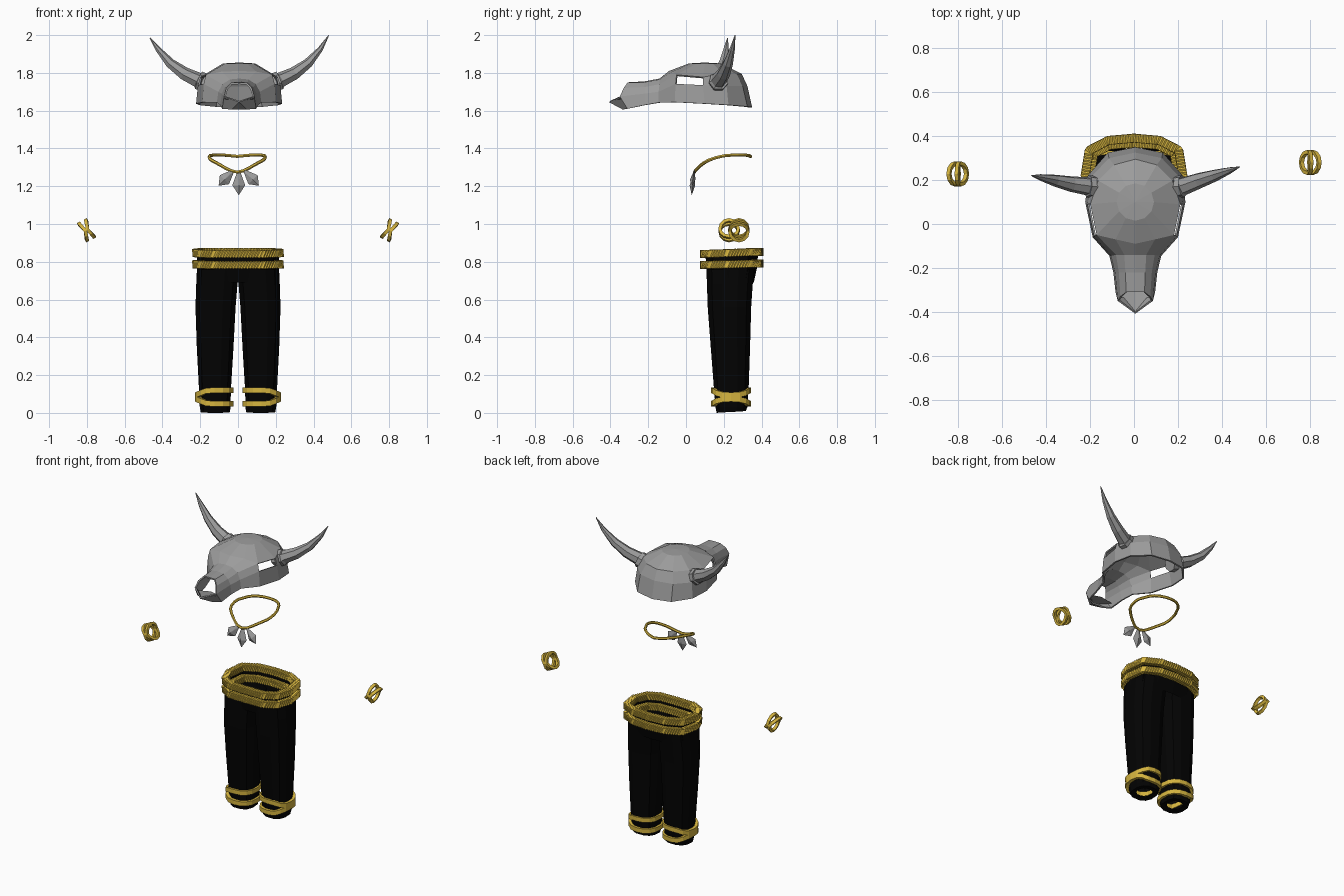
import bpy, bmesh, math
from mathutils import Vector, Matrix

if "Cube" in bpy.data.objects:
    bpy.data.objects.remove(bpy.data.objects["Cube"])


def material(name, col):
    m = bpy.data.materials.new(name)
    m.diffuse_color = (*col, 1)
    m.use_nodes = True
    m.node_tree.nodes["Principled BSDF"].inputs["Base Color"].default_value = m.diffuse_color
    return m


BONE = material("bone grey", (0.33, 0.33, 0.33))
GOLD = material("gold", (0.67, 0.46, 0.05))
CLOTH = material("black cloth", (0.0008, 0.0008, 0.0008))


def finish(bm, name, mat):
    bmesh.ops.remove_doubles(bm, verts=bm.verts, dist=0.0005)
    bmesh.ops.recalc_face_normals(bm, faces=bm.faces)
    me = bpy.data.meshes.new(name)
    bm.to_mesh(me)
    bm.free()
    me.materials.append(mat)
    ob = bpy.data.objects.new(name, me)
    bpy.context.collection.objects.link(ob)
    return ob


def loft(bm, rings, loop=False, caps=False):
    """Skin a list of closed rings; loop joins the last ring to the first."""
    vs = [[bm.verts.new(p) for p in r] for r in rings]
    pairs = list(zip(vs, vs[1:])) + ([(vs[-1], vs[0])] if loop else [])
    for a, b in pairs:
        n = len(a)
        for i in range(n):
            bm.faces.new((a[i], a[(i + 1) % n], b[(i + 1) % n], b[i]))
    if caps:
        bm.faces.new(vs[0])
        bm.faces.new(vs[-1])


def mirrored(half):
    """Complete a half outline that runs from x=0 to x=0."""
    return half + [(-p[0], *p[1:]) for p in half[-2:0:-1]]


def resample(pts, n):
    """Evenly spaced points along a closed outline."""
    pts = [Vector(p) for p in pts]
    segs = [(a, b, (b - a).length) for a, b in zip(pts, pts[1:] + pts[:1])]
    total = sum(s[2] for s in segs)
    out = []
    for i in range(n):
        d = total * i / n
        for a, b, l in segs:
            if d <= l:
                out.append(a.lerp(b, d / l))
                break
            d -= l
    return out


def band(bm, path, outer, inner, h, skew=0.0, ridge=0.0):
    """Strap around a closed path; ridge makes every other ring sink like rope."""
    n = len(path)
    rings = []
    for i, p in enumerate(path):
        t = path[(i + 1) % n] - path[i - 1]
        t.z = 0
        t.normalize()
        r = ridge * (i % 2)
        o = Vector((t.y, -t.x, 0))
        up = Vector((0, 0, h / 2 - r))
        k = t * skew
        rings.append([p + o * (outer - r) + up + k, p + o * (outer - r) - up - k,
                      p - o * (inner - r) - up - k, p - o * (inner - r) + up + k])
    loft(bm, rings, loop=True)


# --- skull mask: domed cranium plus snout, half built then mirrored
CX = 0.006
disc, brow = [], []
for k in range(7):
    a = math.radians(-90 + 30 * k)
    disc.append((0.085 * math.cos(a), 0.10 + 0.085 * math.sin(a), 1.85))
    brow.append((0.195 * math.cos(a), 0.10 + 0.195 * math.sin(a), 1.795))
brow[:4] = [(0, -0.09, 1.81), (0.09, -0.07, 1.807), (0.176, -0.05, 1.79), (0.205, 0.09, 1.778)]
cheek = [(0.188, -0.055, 1.742), (0.218, 0.09, 1.735), (0.2, 0.215, 1.73),
         (0.12, 0.3, 1.73), (0, 0.325, 1.73)]
rim = [(0.194, -0.06, 1.645), (0.228, 0.10, 1.637), (0.212, 0.225, 1.63),
       (0.125, 0.325, 1.622), (0, 0.35, 1.618)]
snout = [
    [brow[0], brow[1], brow[2], cheek[0], rim[0]],
    [(0, -0.14, 1.77), (0.05, -0.14, 1.765), (0.088, -0.14, 1.74), (0.11, -0.145, 1.70), (0.118, -0.145, 1.643)],
    [(0, -0.22, 1.755), (0.045, -0.22, 1.75), (0.075, -0.22, 1.725), (0.092, -0.22, 1.69), (0.1, -0.22, 1.63)],
    [(0, -0.31, 1.75), (0.042, -0.31, 1.748), (0.068, -0.33, 1.72), (0.08, -0.35, 1.675), (0.09, -0.31, 1.61)],
]
bm = bmesh.new()
for s in (1, -1):
    def face(*pts):
        bm.faces.new([bm.verts.new((s * x + CX, y, z)) for x, y, z in pts])
    for k in range(6):
        face((0, 0.10, 1.855), disc[k], disc[k + 1])
        face(disc[k], brow[k], brow[k + 1], disc[k + 1])
    for k in range(4):
        if k > 0:  # the first panel stays open as the eye socket
            face(brow[k + 2], cheek[k], cheek[k + 1], brow[k + 3])
        face(cheek[k], rim[k], rim[k + 1], cheek[k + 1])
    for a, b in zip(snout, snout[1:]):
        for i in range(4):
            face(a[i], b[i], b[i + 1], a[i + 1])
    # beak-like lip below the open nose
    side, low = snout[3][3], snout[3][4]
    face(side, (0, -0.408, 1.645), (0.04, -0.335, 1.606), low)
    face((0, -0.408, 1.645), (0, -0.33, 1.606), (0.04, -0.335, 1.606))
skull = finish(bm, "skull_mask", BONE)
mod = skull.modifiers.new("thickness", 'SOLIDIFY')
mod.thickness = 0.01
mod.offset = -1

# --- floor of the nose opening, a shallow ridge running to the tip
bm = bmesh.new()
for s in (1, -1):
    bm.faces.new([bm.verts.new((s * x + CX, y, z)) for x, y, z in (
        (0, -0.405, 1.648), (0.078, -0.348, 1.665), (0.082, -0.295, 1.635), (0, -0.295, 1.65))])
finish(bm, "nose_floor", BONE)

# --- horns with a collar at the root
for s, side, tip in ((1, "right", (0.475, 0.26, 2.0)), (-1, "left", (0.472, 0.22, 1.985))):
    dy = tip[1] - 0.24
    path = [((0.15, 0.165, 1.735), 0.05), ((0.215, 0.172, 1.758), 0.052), ((0.217, 0.172, 1.76), 0.042),
            ((0.29, 0.19 + dy * 0.4, 1.795), 0.036), ((0.365, 0.21 + dy * 0.6, 1.85), 0.027),
            ((0.43, 0.228 + dy * 0.8, 1.925), 0.015), (tip, 0.002)]
    pts = [Vector(p) for p, r in path]
    rings = []
    for i, (p, r) in enumerate(path):
        t = (pts[min(i + 1, 6)] - pts[max(i - 1, 0)]).normalized()
        u = t.cross(Vector((0, 1, 0))).normalized()
        v = u.cross(t)
        ring = []
        for j in range(7):
            a = 2 * math.pi * j / 7
            q = pts[i] + (u * math.cos(a) + v * math.sin(a)) * r
            ring.append((s * q.x + CX, q.y, q.z))
        rings.append(ring)
    bm = bmesh.new()
    loft(bm, rings, caps=True)
    finish(bm, side + "_horn", BONE)

# --- necklace cord
half = [(0, 0.045, 1.275), (0.04, 0.05, 1.283), (0.1, 0.085, 1.318), (0.146, 0.13, 1.343),
        (0.149, 0.2, 1.362), (0.105, 0.29, 1.367), (0.05, 0.33, 1.363), (0, 0.342, 1.358)]
path = resample([(x - 0.004, y, z) for x, y, z in mirrored(half)], 28)
bm = bmesh.new()
rings = []
for i, p in enumerate(path):
    t = (path[(i + 1) % 28] - path[i - 1]).normalized()
    u = t.cross(Vector((0, 0, 1))).normalized()
    v = u.cross(t)
    rings.append([p + (u * math.cos(a) + v * math.sin(a)) * 0.009
                  for a in (j * math.pi / 3 for j in range(6))])
loft(bm, rings, loop=True)
finish(bm, "necklace_cord", GOLD)

# --- leaf-shaped pendants fanned below the cord
for name, x, ang, size in (("left", -0.025, -44, 0.112), ("middle", 0.004, 0, 0.13), ("right", 0.033, 44, 0.112)):
    bm = bmesh.new()
    rot = Matrix.Rotation(math.radians(-ang), 3, 'Y')
    base = Vector((x, 0.046, 1.283))
    outline = [(-0.006, 0), (0.006, 0), (0.034, -0.6 * size), (0, -size), (-0.034, -0.6 * size)]
    P = [base + rot @ Vector((a, 0.12 * b, b)) for a, b in outline]
    mid = base + rot @ Vector((0, -0.07 * size, -0.6 * size))
    for d in (-0.018, 0.012):
        c = mid + Vector((0, d, 0))
        for i in range(5):
            bm.faces.new([bm.verts.new(q) for q in (P[i], P[(i + 1) % 5], c)])
    finish(bm, name + "_pendant", BONE)

# --- wrist bands: two hoops each, pinched together front and back
for s, side, y in ((1, "right", 0.28), (-1, "left", 0.228)):
    M = Matrix.Translation((s * 0.802, y, 0.967)) @ Matrix.Rotation(s * math.radians(26), 4, 'Y')
    bm = bmesh.new()
    for k in (-1, 1):
        rings = []
        for j in range(12):
            a = 2 * math.pi * j / 12
            off = k * (0.007 + 0.014 * abs(math.sin(a)))
            rings.append([M @ Vector((off + w, r * math.cos(a), r * math.sin(a)))
                          for w, r in ((-0.009, 0.04), (0.009, 0.04), (0.009, 0.057), (-0.009, 0.057))])
        loft(bm, rings, loop=True)
    finish(bm, side + "_wrist_band", GOLD)

# --- trouser waist and rope belts share one outline
waist = mirrored([(0, 0.095), (0.12, 0.098), (0.19, 0.135), (0.222, 0.22),
                  (0.203, 0.335), (0.115, 0.38), (0, 0.39)])
bm = bmesh.new()
loft(bm, [[(x * f, 0.235 + (y - 0.235) * g, z) for x, y in waist]
          for z, f, g in ((0.69, 0.99, 0.80), (0.77, 0.98, 0.91), (0.85, 0.97, 0.95))])
finish(bm, "trouser_waist", CLOTH)
for name, z, tilt, inner in (("upper", 0.847, 0.04, 0.02), ("lower", 0.787, 0.025, 0.042)):
    path = resample([(x, y, z + tilt * (y - 0.24)) for x, y in waist], 168)
    bm = bmesh.new()
    band(bm, path, 0.021, inner, 0.042, skew=0.009, ridge=0.003)
    finish(bm, name + "_rope_belt", GOLD)

# --- trouser legs and crossed ankle straps
for s, side in ((1, "right"), (-1, "left")):
    rings = []
    for z, cx, rx, cy, ry in ((0.012, 0.12, 0.045, 0.24, 0.045), (0.005, 0.12, 0.078, 0.24, 0.078),
                              (0.03, 0.121, 0.082, 0.24, 0.085), (0.12, 0.122, 0.085, 0.24, 0.092),
                              (0.35, 0.121, 0.098, 0.235, 0.105), (0.56, 0.119, 0.107, 0.23, 0.116),
                              (0.68, 0.112, 0.110, 0.232, 0.122), (0.76, 0.107, 0.110, 0.235, 0.128)):
        ring = []
        for j in range(12):
            a = 2 * math.pi * (j + 0.5) / 12
            c, n = math.cos(a), math.sin(a)
            ring.append((s * (cx + rx * math.copysign(abs(c) ** 0.8, c) * 1.02),
                         cy + ry * math.copysign(abs(n) ** 0.8, n) * 1.02,
                         z if z > 0.01 else 0.01 - 0.01 * (1 - n) / 2))
        rings.append(ring)
    bm = bmesh.new()
    loft(bm, rings)
    finish(bm, side + "_trouser_leg", CLOTH)
    bm = bmesh.new()
    for k in (-1, 1):
        path = []
        for j in range(16):
            a = 2 * math.pi * j / 16
            c, n = math.cos(a), math.sin(a)
            gap = 0.036 - 0.026 * max(0, c - 0.3) / 0.7
            path.append(Vector((s * (0.125 + 0.09 * math.copysign(abs(c) ** 0.8, c)),
                                0.238 + 0.094 * math.copysign(abs(n) ** 0.8, n), 0.084 + k * gap)))
        o = 0.012
        band(bm, path, *((o, 0.016) if s > 0 else (0.016, o)), 0.029)
    finish(bm, side + "_ankle_straps", GOLD)
